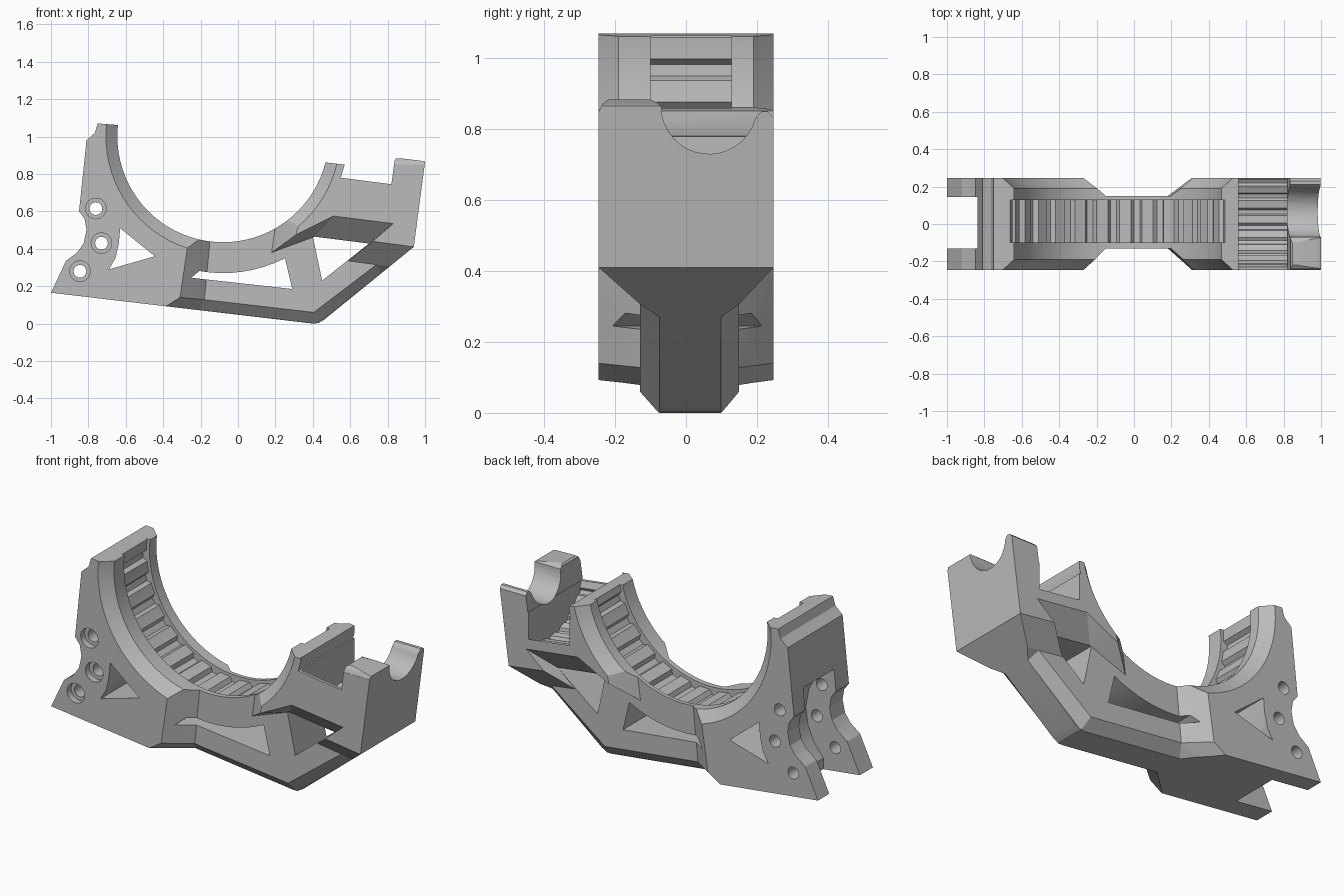
import bpy, bmesh
from math import sin, cos, pi, radians

cube = bpy.data.objects.get("Cube")
if cube:
    bpy.data.objects.remove(cube, do_unlink=True)

mat = bpy.data.materials.new("light_grey")
mat.use_nodes = True
GREY = (0.5, 0.5, 0.5, 1)
mat.diffuse_color = GREY
mat.node_tree.nodes["Principled BSDF"].inputs["Base Color"].default_value = GREY

CX, CZ, R = -0.08, 1.0, 0.565    # bore centre and radius
HALF = 0.246                     # half width


def loft(name, layers, axis="y"):
    """Solid through matching outlines, each given as (outline, depth)."""
    bm = bmesh.new()
    rings = []
    for pts, d in layers:
        rings.append([bm.verts.new((a, d, b) if axis == "y" else (d, a, b)) for a, b in pts])
    for low, high in zip(rings, rings[1:]):
        n = len(low)
        for i in range(n):
            j = (i + 1) % n
            bm.faces.new((low[i], low[j], high[j], high[i]))
    bm.faces.new(rings[0])
    bm.faces.new(rings[-1])
    bmesh.ops.triangulate(bm, faces=[f for f in bm.faces if len(f.verts) == 4])
    bmesh.ops.recalc_face_normals(bm, faces=bm.faces)
    me = bpy.data.meshes.new(name)
    bm.to_mesh(me)
    bm.free()
    ob = bpy.data.objects.new(name, me)
    bpy.context.collection.objects.link(ob)
    return ob


def prism(name, pts, d0, d1, axis="y"):
    return loft(name, [(pts, d0), (pts, d1)], axis)


def arc(cx, cz, r, a0, a1, n):
    return [(cx + r * cos(radians(a0 + (a1 - a0) * i / n)),
             cz + r * sin(radians(a0 + (a1 - a0) * i / n))) for i in range(n + 1)]


def circle(cx, cz, r, n):
    return arc(cx, cz, r, 0, 360, n)[:-1]


def ribbed(cx, cz, land, groove, count, phase):
    """Circle with evenly spaced grooves reaching the larger radius."""
    pts = []
    for i in range(count):
        for part, r in ((-0.25, land), (-0.13, groove), (0.13, groove), (0.25, land), (0.5, land)):
            a = 2 * pi * (i + part) / count + radians(phase)
            pts.append((cx + r * cos(a), cz + r * sin(a)))
    return pts


# main cradle body
outline = [(-1, 0.165), (0.40, 0), (0.43, 0.003), (0.46, 0.02), (0.94, 0.41),
           (1, 0.865), (0.985, 0.87), (0.85, 0.886), (0.838, 0.875), (0.82, 0.745),
           (0.55, 0.78), (0.57, 0.85), (0.44, 0.865), (-0.62, 1.06), (-0.75, 1.07),
           (-0.765, 1.02), (-0.81, 0.98), (-0.85, 0.60), (-0.82, 0.56),
           (-0.81, 0.50), (-0.825, 0.43), (-0.86, 0.38), (-0.92, 0.335)]
body = prism("cradle", outline, -HALF, HALF)


def cut(cutter):
    mod = body.modifiers.new("cut", "BOOLEAN")
    mod.operation = "DIFFERENCE"
    mod.solver = "EXACT"
    mod.object = cutter
    bpy.context.view_layer.objects.active = body
    bpy.ops.object.modifier_apply(modifier=mod.name)
    bpy.data.objects.remove(cutter, do_unlink=True)


# bore with chamfered rims
cut(loft("bore_cutter", [(circle(CX, CZ, r, 80), y) for r, y in
                         ((R + 0.12, -0.30), (R, -0.19), (R, 0.19), (R + 0.12, 0.30))]))

# ribbed channel round the bore
cut(prism("channel_cutter", ribbed(CX, CZ, 0.583, 0.607, 30, 3.2), -0.10, 0.128))

# side recesses that leave a narrow neck, with the neck's bottom chamfers
outer = [(-0.46, 0.045), (-0.31, 0.14), (-0.27, 0.41), (-0.25, 0.56), (0.34, 0.60),
         (0.31, 0.475), (0.51, 0.575), (0.83, 0.535), (0.72, 0.44), (0.94, 0.41),
         (1.05, 0.395), (0.5, -0.2), (-0.46, -0.1)]
inner = [(-0.33, 0.045), (-0.18, 0.128), (-0.15, 0.44), (-0.13, 0.56), (0.21, 0.60),
         (0.18, 0.38), (0.41, 0.465), (0.70, 0.428), (0.59, 0.335), (0.74, 0.315),
         (1.05, 0.28), (0.5, -0.2), (-0.33, -0.1)]
cham_out = [(-0.33, 0.045), (-0.18, 0.128), (0.405, 0.06), (0.74, 0.315), (1.05, 0.28),
            (0.5, -0.2), (-0.33, -0.1)]
cham_in = [(-0.28, 0.035), (-0.213, 0.073), (0.425, -0.002), (0.768, 0.27), (1.05, 0.235),
           (0.5, -0.2), (-0.28, -0.1)]
for side, neck, foot in ((-1, -0.13, -0.075), (1, 0.15, 0.098)):
    cut(loft("recess_cutter", [(inner, neck), (outer, side * HALF), (outer, side * 0.3)]))
    cut(loft("chamfer_cutter", [(cham_in, foot), (cham_out, neck),
                                (cham_out, neck + side * 0.01)]))

# weight-saving windows
neck_arc = arc(CX, CZ, 0.73, 260, 297, 8)
cut(prism("neck_window", [(-0.25, 0.245)] + neck_arc + [(0.29, 0.185)], -0.4, 0.4))
cut(prism("head_window", [(0.40, 0.466), (0.70, 0.428), (0.45, 0.23)], -0.4, 0.4))
cut(prism("tail_window", [(-0.63, 0.51), (-0.445, 0.36), (-0.69, 0.29), (-0.655, 0.35),
                          (-0.637, 0.43)], -0.4, 0.4))

# slot between the two tail prongs
cut(prism("tail_slot", [(-1.1, 0), (-0.77, 0), (-0.77, 0.2), (-0.71, 0.28), (-0.675, 0.36),
                        (-0.66, 0.46), (-0.68, 0.57), (-0.73, 0.66), (-0.80, 0.72),
                        (-1.1, 0.74)], -0.13, 0.145))

# pin holes with counterbores on the front
for x, z in ((-0.76, 0.615), (-0.73, 0.43), (-0.845, 0.28)):
    cut(prism("pin_hole", circle(x, z, 0.034, 20), -0.4, 0.4))
    cut(prism("counterbore", circle(x, z, 0.055, 24), -0.4, -0.21))

# rounded saddle in the end post
saddle = ([(-0.3, 0.84), (-0.245, 0.85), (-0.235, 0.872), (-0.22, 0.883), (-0.1, 0.883),
           (-0.082, 0.875)] + arc(0.065, 0.865, 0.135, 180, 345, 16)
          + [(0.212, 0.85), (0.23, 0.85), (0.245, 0.835), (0.3, 0.82), (0.3, 1.0), (-0.3, 1.0)])
cut(prism("saddle_cutter", saddle, 0.80, 1.1, "x"))

# deep ribbed hollow between the cradle lip and the end post
cut(loft("hollow_cutter", [(ribbed(0.065, 0.865 + dz, 0.312, 0.326, 24, 0), x)
                           for x, dz in ((0.558, 0.017), (0.817, -0.017))], "x"))

body.data.materials.clear()
body.data.materials.append(mat)
for f in body.data.polygons:
    f.material_index = 0
bpy.ops.object.select_all(action="DESELECT")
body.select_set(True)
bpy.context.view_layer.objects.active = body
bpy.ops.object.shade_smooth_by_angle(angle=radians(20))
